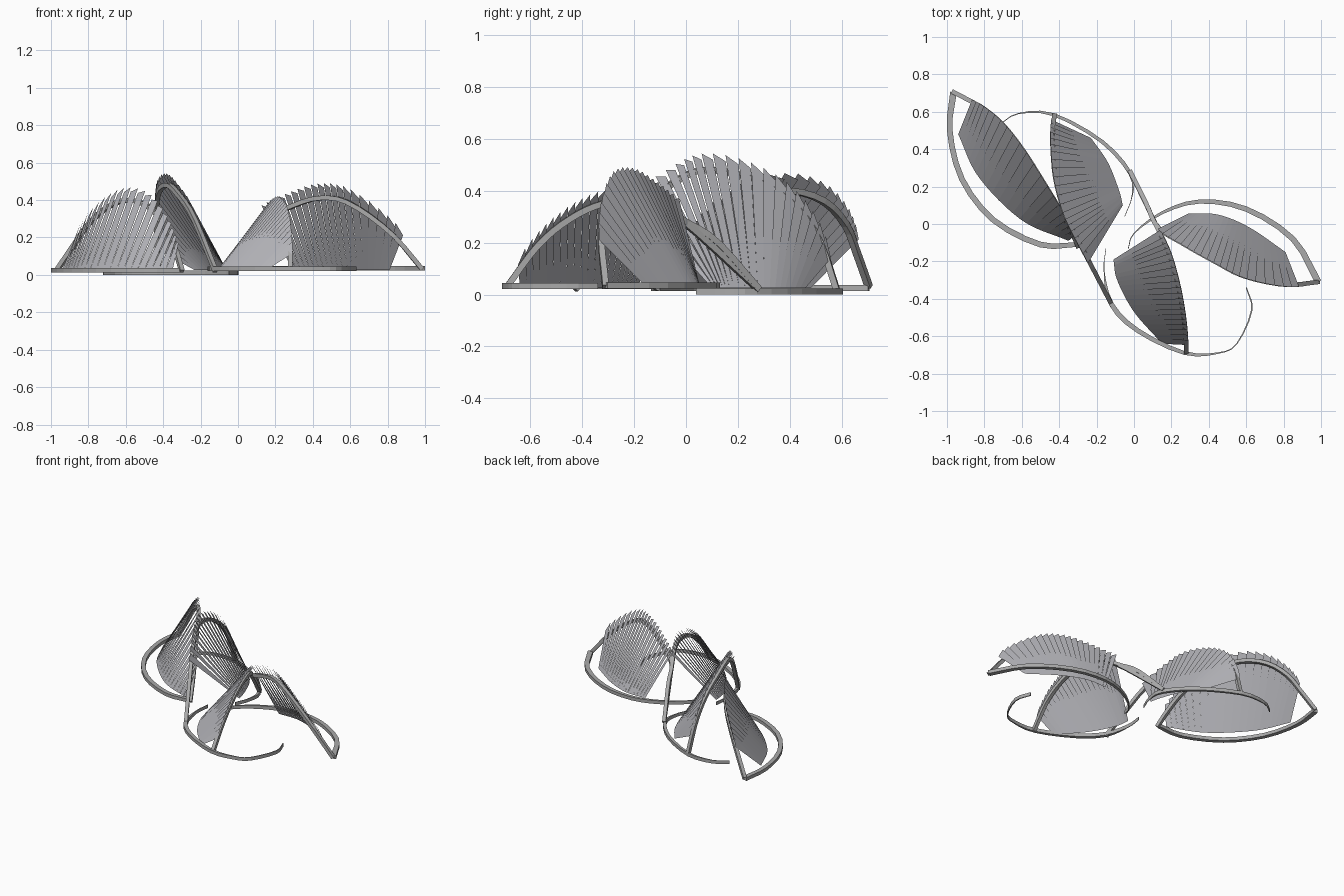
import bpy, bmesh
from mathutils import Vector as V

if "Cube" in bpy.data.objects:
    bpy.data.objects.remove(bpy.data.objects["Cube"])


def material(name, rgb):
    m = bpy.data.materials.new(name)
    m.diffuse_color = (*rgb, 1)
    m.use_nodes = True
    m.node_tree.nodes["Principled BSDF"].inputs["Base Color"].default_value = m.diffuse_color
    return m


FRAME = material("frame_grey", (0.40, 0.40, 0.40))
PANEL = material("panel_grey", (0.47, 0.47, 0.50))


def finish(bm, name, mat, recalc=True):
    if recalc:
        bmesh.ops.recalc_face_normals(bm, faces=bm.faces)
    me = bpy.data.meshes.new(name)
    bm.to_mesh(me)
    bm.free()
    me.materials.append(mat)
    ob = bpy.data.objects.new(name, me)
    bpy.context.collection.objects.link(ob)
    return ob


def spline(pts, t):
    """Catmull-Rom through pts, t in 0..1"""
    n = len(pts) - 1
    i = min(int(t * n), n - 1)
    f = t * n - i
    b, c = pts[i], pts[i + 1]
    a = pts[i - 1] if i > 0 else b * 2 - c
    d = pts[i + 2] if i + 2 <= n else c * 2 - b
    return 0.5 * (b * 2 + (c - a) * f + (a * 2 - b * 5 + c * 4 - d) * f ** 2
                  + (b * 3 - a - c * 3 + d) * f ** 3)


def bar(name, path, widths, height):
    """Sweep a rectangular section along a path"""
    bm = bmesh.new()
    rings = []
    last = len(path) - 1
    for i, p in enumerate(path):
        tan = (path[min(i + 1, last)] - path[max(i - 1, 0)]).normalized()
        side = tan.cross(V((0, 0, 1))).normalized()
        up = side.cross(tan)
        w = widths[i] / 2
        rings.append([bm.verts.new(p + side * sx * w + up * sz * height / 2)
                      for sx, sz in ((-1, -1), (1, -1), (1, 1), (-1, 1))])
    for r, s in zip(rings, rings[1:]):
        for k in range(4):
            j = (k + 1) % 4
            bm.faces.new((r[k], r[j], s[j], s[k]))
    bm.faces.new(rings[0])
    bm.faces.new(rings[-1])
    return finish(bm, name, FRAME)


def shell(name, arch, base, span, over, count=20):
    """Fan of straight slats from the ground curve to just above the arch"""
    bm = bmesh.new()

    def edge(t, extra):
        b = spline(base, t)
        top = spline(arch, span[0] + (span[1] - span[0]) * t)
        return b, top + (top - b).normalized() * 0.015 + V((0, 0, over + extra))

    for i in range(count):
        b0, t0 = edge(i / count, -0.012)
        b1, t1 = edge((i + 1) / count, 0.012)
        bm.faces.new([bm.verts.new(p) for p in (b0, b1, t1, t0)])
    return finish(bm, name, PANEL, recalc=False)


# Four leaning arches with their slatted shells
SHELLS = {
    "outer_west": dict(
        arch=((-0.965, 0.705, .03), (-0.87, 0.655, .17), (-0.8, 0.615, .27), (-0.7, 0.53, .36),
              (-0.59, 0.39, .40), (-0.47, 0.2, .36), (-0.38, 0.05, .24), (-0.33, -0.05, .12),
              (-0.3, -0.12, .02)),
        base=((-0.94, 0.48), (-0.83, 0.25), (-0.6, 0.02), (-0.35, -0.09)),
        span=(0.125, 0.9), over=0.045),
    "inner_west": dict(
        arch=((-0.425, 0.58, .02), (-0.435, 0.51, .22), (-0.435, 0.4, .36), (-0.42, 0.24, .45),
              (-0.375, 0.07, .48), (-0.32, -0.05, .43), (-0.24, -0.2, .31), (-0.12, -0.43, .02)),
        base=((-0.23, 0.46), (-0.14, 0.33), (-0.08, 0.18), (-0.06, 0.1)),
        span=(0.06, 0.857), over=0.04),
    "inner_east": dict(
        arch=((0.28, -0.69, .03), (0.275, -0.57, .19), (0.26, -0.45, .29), (0.235, -0.32, .35),
              (0.19, -0.16, .365), (0.125, -0.02, .29), (-0.02, 0.28, .02)),
        base=((0.15, -0.64), (0, -0.47), (-0.09, -0.3), (-0.11, -0.19)),
        span=(0.06, 0.82), over=0.03),
    "outer_east": dict(
        arch=((0.985, -0.31, .03), (0.81, -0.325, .23), (0.59, -0.28, .385), (0.43, -0.2, .41),
              (0.27, -0.11, .36), (0.13, -0.02, .29), (0.065, 0.11, .21), (-0.02, 0.28, .02)),
        base=((0.81, -0.15), (0.62, -0.02), (0.45, 0.05), (0.29, 0.055)),
        span=(0.09, 0.71), over=0.055),
}
for key, s in SHELLS.items():
    arch = [V(p) for p in s["arch"]]
    base = [V((x, y, 0.025)) for x, y in s["base"]]
    shell(key + "_slats", arch, base, s["span"], s["over"])
    bar(key + "_arch", [spline(arch, i / 24) for i in range(25)], [0.024] * 25, 0.024)

# Ground rings: x, y, width - thick near the arches, tapering to thin ribbons
RINGS = {
    "outer_west": (0.025, ((-0.965, 0.705, .035), (-0.985, 0.5, .03), (-0.92, 0.24, .03),
                           (-0.75, 0.02, .03), (-0.5, -0.11, .03), (-0.31, -0.11, .025))),
    "inner_west": (0.012, ((-0.72, 0.53, .004), (-0.62, 0.59, .006), (-0.43, 0.585, .016),
                           (-0.17, 0.44, .02), (-0.02, 0.27, .02), (-0.01, 0.15, .005),
                           (-0.05, 0.04, .003))),
    "inner_east": (0.033, ((-0.15, -0.13, .003), (-0.16, -0.25, .004), (-0.12, -0.43, .025),
                           (0.02, -0.57, .025), (0.27, -0.69, .02), (0.45, -0.69, .008),
                           (0.55, -0.64, .006), (0.63, -0.46, .008), (0.6, -0.34, .006))),
    "outer_east": (0.035, ((0.985, -0.31, .035), (0.85, -0.08, .03), (0.6, 0.08, .028),
                           (0.35, 0.12, .022), (0.15, 0.06, .016), (0, -0.05, .006),
                           (-0.03, -0.13, .004))),
}
for key, (z, pts) in RINGS.items():
    vs = [V(p) for p in pts]
    n = (len(vs) - 1) * 3
    path = [spline(vs, i / n) for i in range(n + 1)]
    bar(key + "_ground_ring", [V((p.x, p.y, z)) for p in path],
        [max(p.z, 0.003) for p in path], 0.024)
